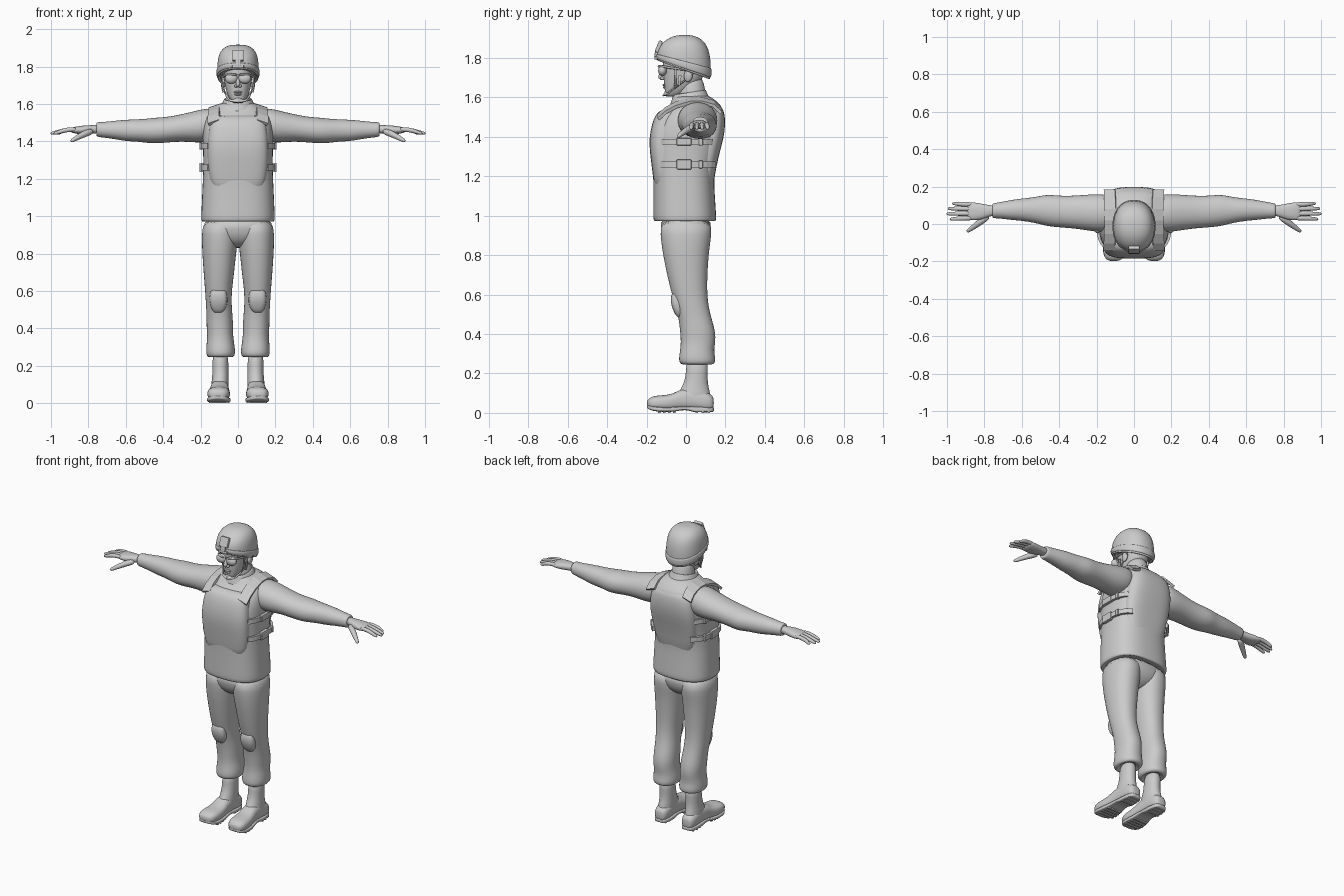
import bpy, bmesh
from math import sin, cos, pi, copysign
from mathutils import Vector, Matrix


def finish(name, bm, mirror=False, sub=0, smooth=True, bevel=0):
    bmesh.ops.recalc_face_normals(bm, faces=bm.faces)
    me = bpy.data.meshes.new(name)
    bm.to_mesh(me)
    bm.free()
    for p in me.polygons:
        p.use_smooth = smooth
    ob = bpy.data.objects.new(name, me)
    bpy.context.collection.objects.link(ob)
    if bevel:
        m = ob.modifiers.new("Bevel", 'BEVEL')
        m.width, m.segments = bevel, 2
    if sub:
        m = ob.modifiers.new("Subdivision", 'SUBSURF')
        m.levels = m.render_levels = sub
    if mirror:
        m = ob.modifiers.new("Mirror", 'MIRROR')
        m.use_mirror_merge = False
    return ob


def skin(name, rings, **kw):
    """Bridge a list of equal vertex rings and cap both ends."""
    bm = bmesh.new()
    vs = [[bm.verts.new(p) for p in r] for r in rings]
    n = len(vs[0])
    for a, b in zip(vs, vs[1:]):
        for i in range(n):
            j = (i + 1) % n
            bm.faces.new((a[i], a[j], b[j], b[i]))
    bm.faces.new(vs[0])
    bm.faces.new(vs[-1])
    return finish(name, bm, **kw)


def loft(name, axis, rows, e=2.4, sides=24, sub=1, **kw):
    """Rows: position, min/max of first cross axis, min/max of second, optional shear."""
    rings = []
    for t, a0, a1, b0, b1, *sh in rows:
        ring = []
        for i in range(sides):
            w = 2 * pi * (i + .5) / sides
            c, s = cos(w), sin(w)
            a = (a0 + a1) / 2 + (a1 - a0) / 2 * copysign(abs(c) ** (2 / e), c)
            b = (b0 + b1) / 2 + (b1 - b0) / 2 * copysign(abs(s) ** (2 / e), s)
            u = t + (sh[0] * b if sh else 0)
            ring.append({'x': (u, a, b), 'y': (a, u, b), 'z': (a, b, u)}[axis])
        rings.append(ring)
    return skin(name, rings, sub=sub, **kw)


def tangents(pts):
    return [(pts[min(i + 1, len(pts) - 1)] - pts[max(i - 1, 0)]).normalized()
            for i in range(len(pts))]


def tube(name, pts, radii, sides=10, **kw):
    pts = [Vector(p) for p in pts]
    rings = []
    for p, d, r in zip(pts, tangents(pts), radii):
        u = d.orthogonal().normalized() if abs(d.z) > .9 else d.cross(Vector((0, 0, 1))).normalized()
        v = d.cross(u)
        rings.append([p + r * (u * cos(2 * pi * k / sides) + v * sin(2 * pi * k / sides))
                      for k in range(sides)])
    return skin(name, rings, sub=1, **kw)


def ribbon(name, pts, width, thick=.008, **kw):
    pts, w = [Vector(p) for p in pts], Vector(width) / 2
    rings = []
    for p, d in zip(pts, tangents(pts)):
        n = d.cross(w).normalized() * thick / 2
        rings.append([p + w + n, p - w + n, p - w - n, p + w - n])
    return skin(name, rings, smooth=False, **kw)


def box(name, loc, size, tilt=0, bevel=.005, **kw):
    bm = bmesh.new()
    bmesh.ops.create_cube(bm, size=1, matrix=Matrix.LocRotScale(
        Vector(loc), Matrix.Rotation(tilt, 3, 'X').to_quaternion(), Vector(size)))
    return finish(name, bm, smooth=False, bevel=bevel, **kw)


def ball(name, loc, size, tilt=0, **kw):
    bm = bmesh.new()
    bmesh.ops.create_uvsphere(bm, u_segments=20, v_segments=14, radius=1, matrix=Matrix.LocRotScale(
        Vector(loc), Matrix.Rotation(tilt, 3, 'X').to_quaternion(), Vector(size)))
    return finish(name, bm, **kw)


def sym(rows):
    """Rows with a half-width instead of min/max in x."""
    return [(z, -w, w, *rest) for z, w, *rest in rows]


# Torso with hem and shoulders
loft("torso", 'z', sym([
    (.985, .17, -.135, .13), (.968, .188, -.155, .145), (.975, .199, -.167, .155),
    (1.02, .196, -.166, .152), (1.1, .193, -.166, .147), (1.2, .188, -.166, .141),
    (1.28, .186, -.173, .155), (1.35, .187, -.181, .175), (1.42, .19, -.175, .19),
    (1.48, .187, -.158, .196), (1.53, .178, -.115, .192), (1.56, .155, -.08, .178),
    (1.59, .112, -.06, .145), (1.615, .08, -.05, .11)]), e=2.6, sides=32)
# Vest panels
loft("vest_front", 'z', sym([
    (1.1, .13, -.155, -.03), (1.2, .155, -.168, -.03), (1.28, .163, -.178, -.03),
    (1.36, .165, -.188, -.03), (1.43, .16, -.182, -.03), (1.5, .15, -.163, -.03),
    (1.53, .145, -.138, -.03), (1.54, .13, -.11, -.04)]), e=3.2)
loft("vest_back", 'z', sym([
    (1.1, .12, .03, .135), (1.25, .15, .03, .152), (1.35, .16, .03, .18),
    (1.43, .16, .03, .199), (1.5, .15, .03, .199), (1.54, .135, .03, .19),
    (1.56, .11, .04, .172)]), e=3)
ribbon("shoulder_strap", [(.13, -.14, 1.5), (.13, -.1, 1.535), (.128, -.05, 1.562), (.125, .02, 1.583),
                          (.125, .08, 1.584), (.128, .14, 1.568), (.13, .178, 1.53)],
       (.06, 0, -.02), .016, mirror=True)
# Side straps with buckles
for z, h in ((1.375, .038), (1.26, .05)):
    pts = []
    for i in range(13):
        y = -.125 + .27 * i / 12
        pts.append((.188 * (1 - min(abs(y) / .17, 1) ** 2.6) ** (1 / 2.6) + .006, y, z))
    ribbon("side_strap", pts, (0, 0, .03), .016, mirror=True)
    box("strap_buckle", (.195, -.01, z), (.022, .075, h), mirror=True)
    box("strap_keeper", (.188, .075, z), (.022, .02, .04), mirror=True)

# Sleeves and cuffs
loft("sleeve", 'x', [
    (.1, -.03, .15, 1.41, 1.575), (.17, -.045, .16, 1.395, 1.577), (.22, -.04, .16, 1.392, 1.565),
    (.3, -.026, .153, 1.4, 1.545), (.38, -.02, .15, 1.393, 1.53), (.44, -.015, .156, 1.388, 1.527),
    (.48, -.008, .156, 1.39, 1.522), (.53, .006, .143, 1.398, 1.518), (.6, .017, .137, 1.4, 1.516),
    (.66, .022, .128, 1.412, 1.51), (.72, .03, .116, 1.42, 1.503), (.748, .03, .112, 1.423, 1.503),
    (.757, .034, .108, 1.428, 1.5), (.755, .045, .1, 1.44, 1.49)], e=2.1, mirror=True)
# Hand, fingers and thumb
loft("palm", 'x', [
    (.73, .045, .1, 1.442, 1.488), (.77, .042, .1, 1.443, 1.487), (.81, .024, .108, 1.438, 1.486),
    (.85, .018, .116, 1.438, 1.482), (.88, .02, .118, 1.443, 1.477), (.895, .028, .112, 1.45, 1.47)],
     sides=16, mirror=True)
for y, tip in ((.105, .972), (.081, .995), (.056, 1.002), (.031, .985)):
    y2 = .068 + (y - .068) * 1.12
    tube("finger", [(.86, y, 1.463), (.9, y, 1.464), (.94, (y + y2) / 2, 1.456), (tip - .015, y2, 1.445),
                    (tip - .003, y2, 1.442), (tip, y2, 1.441)],
         [.012, .0135, .012, .01, .007, .003], mirror=True)
tube("thumb", [(.775, .045, 1.455), (.81, .02, 1.445), (.85, -.01, 1.425), (.88, -.032, 1.408),
               (.89, -.039, 1.402), (.893, -.041, 1.4)],
     [.016, .02, .015, .012, .009, .003], mirror=True)

# Pelvis and trouser legs
loft("trouser_seat", 'z', sym([(1.0, .185, -.135, .13), (.93, .188, -.13, .13), (.88, .16, -.115, .115),
                               (.845, .08, -.08, .08), (.83, .03, -.04, .04)]))
loft("trouser_leg", 'z', [
    (.99, .0, .188, -.135, .135), (.9, .0, .194, -.13, .13), (.84, .004, .193, -.123, .12),
    (.78, .012, .19, -.113, .114), (.68, .022, .183, -.092, .108), (.6, .033, .176, -.072, .108),
    (.53, .034, .172, -.05, .116), (.47, .029, .168, -.036, .133), (.41, .025, .169, -.03, .15),
    (.36, .026, .164, -.026, .15), (.32, .02, .168, -.03, .142), (.285, .015, .171, -.036, .148),
    (.262, .016, .17, -.036, .15), (.248, .022, .164, -.028, .143), (.243, .04, .148, -.008, .122),
    (.262, .05, .14, 0, .112)], e=2.2, mirror=True)
# Knee pads
loft("knee_pad", 'z', [
    (.615, .07, .14, -.06, 0), (.605, .062, .148, -.076, 0), (.56, .054, .155, -.08, 0),
    (.52, .058, .15, -.066, 0), (.49, .075, .135, -.05, 0), (.48, .09, .12, -.035, 0)],
     e=3, sides=16, mirror=True)

# Boots with soles and tread
loft("boot_shaft", 'z', [
    (.28, .052, .136, .0, .115), (.2, .051, .137, .0, .11), (.15, .05, .137, -.01, .11),
    (.11, .049, .142, -.035, .12), (.07, .049, .145, -.05, .13), (.04, .055, .14, -.04, .125)],
     e=2.1, mirror=True)
loft("boot_foot", 'y', [
    (.141, .08, .115, .03, .07), (.135, .06, .135, .012, .09), (.1, .05, .144, .008, .11),
    (.04, .05, .145, .015, .125), (-.02, .049, .148, .015, .125), (-.06, .045, .154, .012, .1),
    (-.1, .042, .162, .01, .09), (-.145, .043, .165, .012, .089), (-.175, .052, .16, .016, .082),
    (-.192, .068, .146, .024, .07), (-.198, .09, .125, .035, .058)], e=2.5, mirror=True)
loft("boot_sole", 'y', [
    (.143, .075, .12, .008, .028), (.132, .055, .139, .003, .028), (.08, .047, .147, .003, .03),
    (.03, .048, .148, .004, .032), (.015, .052, .144, .014, .034), (-.03, .048, .15, .014, .034),
    (-.05, .044, .156, .006, .03), (-.11, .038, .167, .004, .028), (-.16, .043, .166, .008, .032),
    (-.186, .062, .153, .016, .038), (-.199, .088, .128, .024, .042)], e=5, mirror=True)
for y, w in ((.115, .075), (.085, .085), (.055, .085), (-.06, .095), (-.085, .105), (-.11, .11), (-.135, .105)):
    box("sole_tread", (.1, y, .006), (w, .014, .012), bevel=.002, mirror=True)

# Neck and collar
loft("neck", 'z', sym([(1.55, .08, -.05, .12), (1.62, .066, -.045, .098), (1.72, .06, -.03, .088)]), e=2)
loft("collar", 'z', sym([
    (1.54, .135, -.095, .16, .03), (1.575, .1, -.078, .13, .07), (1.605, .082, -.07, .108, .12),
    (1.622, .077, -.068, .103, .15), (1.625, .07, -.06, .097, .15), (1.61, .06, -.045, .09, .15)]), e=2.1)
# Head and face
loft("head", 'z', sym([
    (1.603, .022, -.092, -.04), (1.612, .035, -.104, -.02), (1.635, .05, -.108, .02),
    (1.665, .063, -.111, .06), (1.7, .071, -.115, .088), (1.74, .076, -.116, .1),
    (1.78, .08, -.122, .1), (1.84, .075, -.11, .09)]), e=2.3)
tube("nose", [(0, -.11, 1.75), (0, -.12, 1.735), (0, -.129, 1.71), (0, -.131, 1.698), (0, -.124, 1.688)],
     [.006, .008, .012, .014, .007])
ball("nostril", (.011, -.119, 1.696), (.009, .011, .008), mirror=True)
ball("upper_lip", (0, -.109, 1.663), (.024, .01, .006))
ball("lower_lip", (0, -.108, 1.651), (.02, .01, .006))
ball("chin", (0, -.094, 1.621), (.024, .016, .017))
ball("ear", (.08, .012, 1.712), (.012, .022, .034), -.15, mirror=True)
# Goggles
ball("goggle_lens", (.036, -.119, 1.736), (.034, .022, .028), -.1, mirror=True)
tube("goggle_frame", [(.0, -.139, 1.755), (.035, -.139, 1.76), (.062, -.118, 1.757), (.074, -.08, 1.75),
                      (.083, -.02, 1.742), (.084, .01, 1.738)], [.006] * 6, sides=8, mirror=True)

# Helmet shell with a sloped rim, cover band and front mount
loft("helmet", 'z', sym([
    (1.765, .085, -.12, .1, -.36), (1.737, .1, -.137, .112, -.36), (1.731, .11, -.147, .121, -.36),
    (1.75, .112, -.148, .126, -.34), (1.79, .112, -.148, .127, -.22), (1.83, .109, -.143, .122, -.1),
    (1.865, .102, -.128, .108, -.03), (1.892, .086, -.102, .084, 0), (1.909, .062, -.07, .053, 0),
    (1.917, .03, -.035, .02, 0)]), e=2.2, sides=32)
loft("helmet_band", 'z', sym([
    (1.745, .1, -.135, .115, -.34), (1.743, .113, -.15, .126, -.34), (1.752, .116, -.153, .13, -.33),
    (1.775, .116, -.153, .131, -.27), (1.782, .114, -.15, .128, -.26), (1.782, .1, -.135, .115, -.26)]),
     e=2.2, sides=32)
box("mount_plate", (0, -.138, 1.858), (.06, .02, .062), -.4)
box("mount_arm", (0, -.15, 1.822), (.034, .018, .04), -.15)
box("mount_foot", (0, -.152, 1.8), (.062, .016, .018), -.1)
# Chin straps
for y, z in ((-.055, 1.76), (.045, 1.73)):
    ribbon("chin_strap", [(.086, y, z), (.081, y * .6 - .02, 1.695), (.066, -.055, 1.65),
                          (.042, -.094, 1.618), (0, -.113, 1.613)], (0, .008, .012), .007, mirror=True)
ribbon("strap_tail", [(.083, -.03, 1.71), (.086, -.033, 1.685), (.08, -.035, 1.66)], (0, .014, 0), .006, mirror=True)
